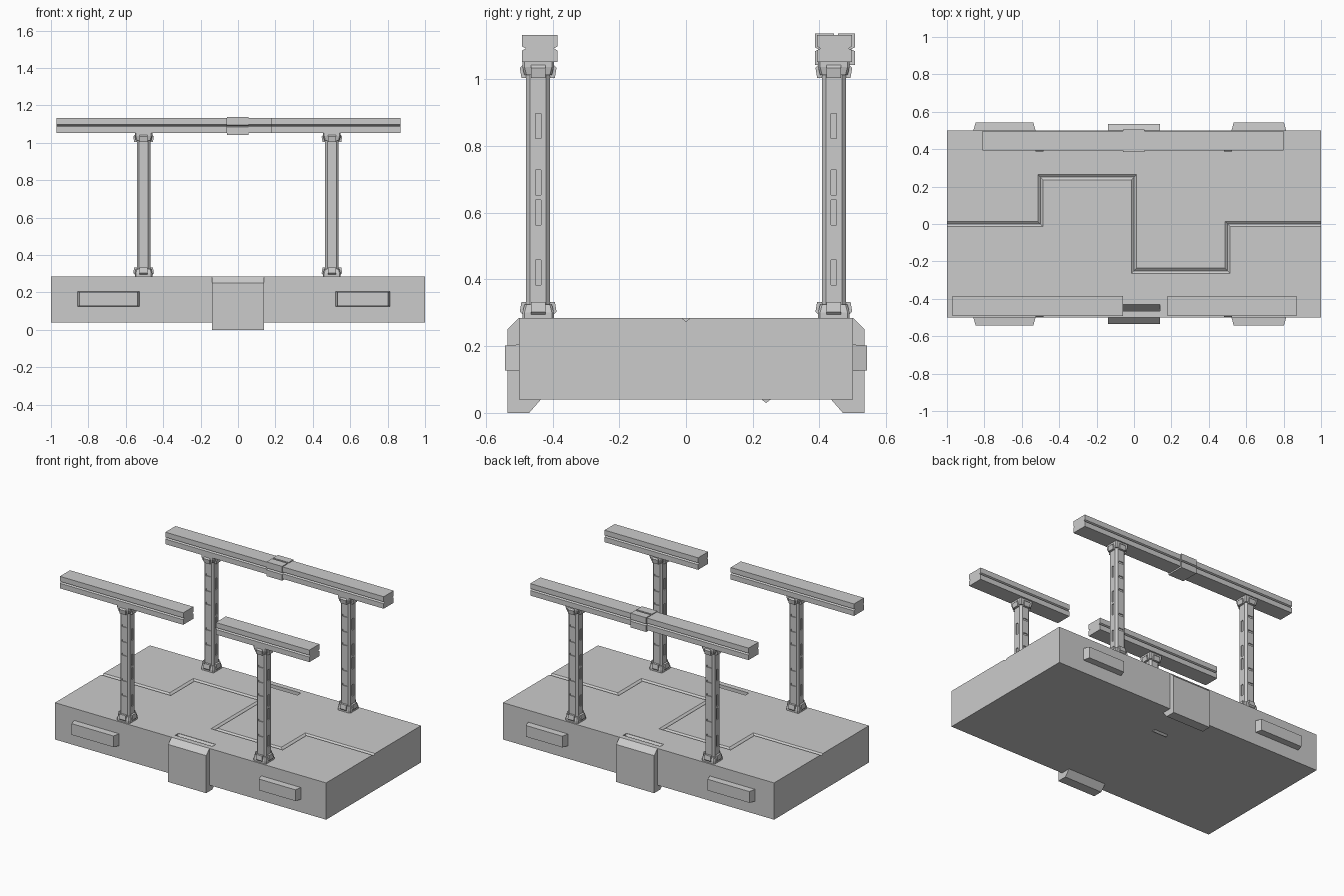
import bpy, bmesh, math
from mathutils import Vector, Matrix

if "Cube" in bpy.data.objects:
    bpy.data.objects.remove(bpy.data.objects["Cube"])


def finish(bm, name):
    bmesh.ops.recalc_face_normals(bm, faces=bm.faces)
    me = bpy.data.meshes.new(name)
    bm.to_mesh(me)
    bm.free()
    ob = bpy.data.objects.new(name, me)
    bpy.context.collection.objects.link(ob)
    return ob


def bridge(bm, rings):
    """Skin closed rings of points and cap both ends."""
    vs = [[bm.verts.new(p) for p in r] for r in rings]
    n = len(vs[0])
    for a, b in zip(vs, vs[1:]):
        for i in range(n):
            bm.faces.new((a[i], a[(i + 1) % n], b[(i + 1) % n], b[i]))
    bm.faces.new(vs[0])
    bm.faces.new(vs[-1])


def prism_x(name, prof, x0, x1):
    bm = bmesh.new()
    bridge(bm, [[(x, y, z) for y, z in prof] for x in (x0, x1)])
    return finish(bm, name)


def box(bm, c, s):
    m = Matrix.Translation(c) @ Matrix.Diagonal((*s, 1))
    bmesh.ops.create_cube(bm, size=1, matrix=m)


def cut(ob, cutter):
    cutter.hide_render = True
    mod = ob.modifiers.new("cut", "BOOLEAN")
    mod.operation = "DIFFERENCE"
    mod.solver = "EXACT"
    mod.object = cutter
    bpy.context.view_layer.objects.active = ob
    bpy.ops.object.modifier_apply(modifier=mod.name)
    bpy.data.objects.remove(cutter)


TOP = 0.285

# Floor slab
bm = bmesh.new()
box(bm, (0, 0, (TOP + 0.04) / 2), (2, 1, TOP - 0.04))
slab = finish(bm, "floor_slab")

# Zigzag V seam across the floor
path = [Vector(p) for p in ((-1.1, 0), (-.5, 0), (-.5, .25), (0, .25),
                            (0, -.25), (.5, -.25), (.5, 0), (1.1, 0))]
rings = []
for i, p in enumerate(path):
    d0 = (p - path[i - 1]).normalized() if i else Vector((1, 0))
    d1 = (path[i + 1] - p).normalized() if i < len(path) - 1 else d0
    n0, n1 = Vector((-d0.y, d0.x)), Vector((-d1.y, d1.x))
    m = (n0 + n1) / (1 + n0.dot(n1))
    rings.append([(p.x + m.x * s, p.y + m.y * s, TOP + h)
                  for s, h in ((-.015, 0.001), (0, -.011), (.015, 0.001), (0, .02))])
bm = bmesh.new()
bridge(bm, rings)
cut(slab, finish(bm, "seam_cutter"))

# Couplings in the middle of both long sides, with a slot behind each
for s, side in ((-1, "front"), (1, "back")):
    slot = [(s * .465, TOP + .01), (s * .465, TOP - .045), (s * .43, TOP - .002), (s * .43, TOP + .01)]
    cut(slab, prism_x("slot_cutter", slot, -.138, .138))
    prof = [(s * .5, TOP), (s * .535, .25), (s * .535, 0), (s * .47, 0),
            (s * .435, .04), (s * .499, .041), (s * .499, TOP)]
    prism_x(side + "_coupling", prof, -.14, .14)

# Small latch under the floor
prism_x("under_latch", [(.225, .041), (.24, .03), (.255, .041)], -.05, .05)

# Tapered bumpers on both long sides
for s, side in ((-1, "front"), (1, "back")):
    for x0, x1 in ((-.86, -.525), (.52, .815)):
        bm = bmesh.new()
        bridge(bm, [[(x0 + i, y, .125 + i / 5), (x1 - i, y, .125 + i / 5),
                     (x1 - i, y, .205 - i / 5), (x0 + i, y, .205 - i / 5)]
                    for y, i in ((s * .495, 0), (s * .542, .013))])
        finish(bm, side + "_bumper")


# Slotted post, bevelled square section
def octagon(h, c, z):
    k = h - c
    return [(h, -k, z), (h, k, z), (k, h, z), (-k, h, z),
            (-h, k, z), (-h, -k, z), (-k, -h, z), (k, -h, z)]


bm = bmesh.new()
bridge(bm, [octagon(.036, .012, z) for z in (.29, 1.045)])
post = finish(bm, "post")
bm = bmesh.new()
for z in (.46, .56, .73, .82, .92):
    for s in (-1, 1):
        box(bm, (0, s * .036, z), (.034, .012, .014))
for z in (.42, .60, .69, .86):
    for s in (-1, 1):
        box(bm, (s * .036, 0, z), (.012, .016, .075))
cut(post, finish(bm, "post_slot_cutter"))

# Collar with flared tabs, used at foot and head of each post
bm = bmesh.new()
bridge(bm, [octagon(h, .006, z) for h, z in ((.047, 0), (.047, .016), (.041, .04))])
for a in range(4):
    rot = Matrix.Rotation(a * math.pi / 2, 3, "Z")
    sec = [(.038, .014), (.047, .010), (.055, .018), (.050, .048), (.036, .048)]
    bridge(bm, [[rot @ Vector((r, w, z)) for r, z in sec] for w in (-.022, .022)])
collar = finish(bm, "post_foot_collar")
head = collar.copy()
head.data = collar.data.copy()
head.name = "post_head_collar"
head.data.transform(Matrix.Diagonal((1, 1, -1, 1)))
head.data.flip_normals()

first = True
for x in (-.505, .502):
    for y in (-.443, .443):
        for src, z in ((post, 0), (collar, TOP), (head, 1.052)):
            ob = src if first else src.copy()
            if ob is not src or first:
                if first and src is head:
                    bpy.context.collection.objects.link(ob)
                elif not first:
                    bpy.context.collection.objects.link(ob)
            ob.location = (x, y, z)
        first = False


# Handrails with a V groove on both sides
def rail_section(yc, w, z0, z1, g):
    zm = (z0 + z1) / 2
    right = [(w, z0), (w, zm - .006), (w - g, zm), (w, zm + .006), (w, z1)]
    return [(yc + y, z) for y, z in right] + [(yc - y, z) for y, z in reversed(right)]


for name, yc, x0, x1 in (("front_left_rail", -.438, -.97, -.06),
                         ("front_right_rail", -.438, .18, .87),
                         ("back_rail", .445, -.81, .80)):
    prism_x(name, rail_section(yc, .053, 1.052, 1.132, .011), x0, x1)

# Clamp joining the back rail, with a thin slit on top
clamp = prism_x("back_rail_clamp", rail_section(.446, .06, 1.042, 1.137, .012), -.06, .055)
slit = prism_x("slit_cutter", [(.443, 1.15), (.443, 1.128), (.455, 1.128), (.455, 1.15)], -.1, .1)
cut(clamp, slit)
